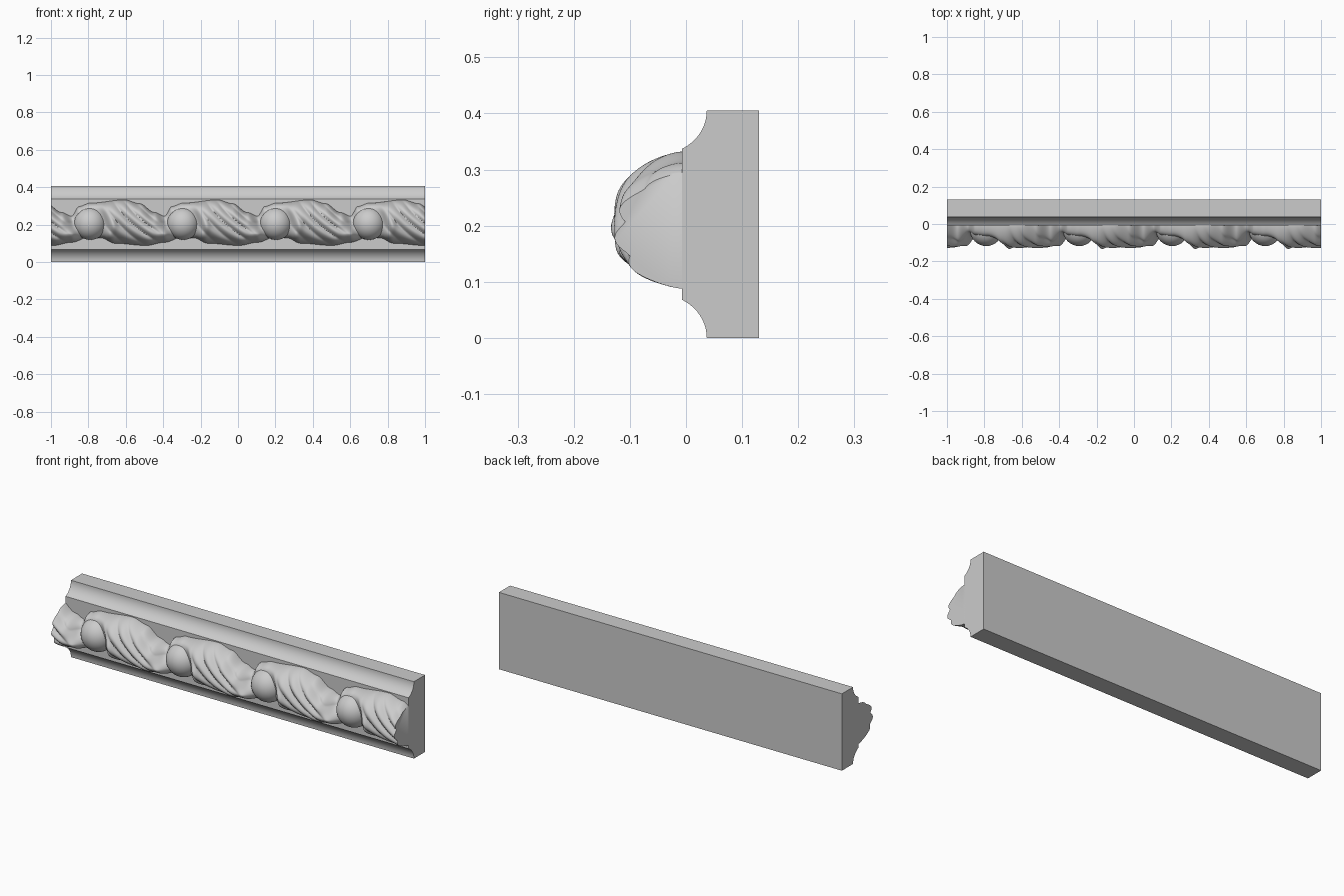
import bpy, bmesh, math

if "Cube" in bpy.data.objects:
    bpy.data.objects.remove(bpy.data.objects["Cube"])

PERIOD, BALL0, BALL_Z = 0.497, -0.79, 0.205
FACE_Y = -0.007


def make_object(name, bm, angle=35):
    bmesh.ops.recalc_face_normals(bm, faces=bm.faces)
    mesh = bpy.data.meshes.new(name)
    bm.to_mesh(mesh)
    bm.free()
    ob = bpy.data.objects.new(name, mesh)
    bpy.context.collection.objects.link(ob)
    bpy.ops.object.select_all(action='DESELECT')
    ob.select_set(True)
    bpy.context.view_layer.objects.active = ob
    bpy.ops.object.shade_smooth_by_angle(angle=math.radians(angle))
    return ob


def loft(rows):
    """Skin matching closed sections and cap both ends."""
    bm = bmesh.new()
    rows = [[bm.verts.new(c) for c in r] for r in rows]
    n = len(rows[0])
    for a, b in zip(rows, rows[1:]):
        for i in range(n):
            j = (i + 1) % n
            bm.faces.new((a[i], a[j], b[j], b[i]))
    bm.faces.new(rows[0])
    bm.faces.new(rows[-1])
    return bm


def ease(keys, p):
    """Smooth interpolation through (position, value) pairs."""
    for (a, u), (b, v) in zip(keys, keys[1:]):
        if p <= b:
            k = (p - a) / (b - a)
            return u + (v - u) * k * k * (3 - 2 * k)
    return keys[-1][1]


# Moulding back with two mirrored coves
cove = []
for i in range(11):
    a = math.radians(62) * i / 10
    cove.append((0.037 - 0.083 * (1 - math.cos(a)), 0.077 * math.sin(a)))
profile = [(0.13, 0)] + cove
profile += [(y, 0.405 - z) for y, z in reversed(profile)]
make_object("moulding_back", loft([[(x, y, z) for y, z in profile] for x in (-1, 1)]))

# Carved leaf band: outline and folds repeat once per ball
TOP = [(-.2, .245), (-.12, .297), (0, .315), (.37, .332), (.53, .312), (.69, .265), (.8, .245)]
LOW = [(-.2, .105), (0, .135), (.12, .128), (.26, .10), (.6, .088), (.8, .105)]
FOLD = [(-.2, 0), (.12, 0), (.25, 1), (.62, 1), (.8, 0)]


def depth(p, z, t):
    body = (1 - abs(2 * t - 1) ** 2.3) ** 0.62
    xl, dz = p * PERIOD, z - BALL_Z
    # diagonal rounded folds flattening towards the leaf tip
    f = xl + (0.55 + 1.2 * p) * dz
    fold = 0.02 * (1 - abs(math.sin(math.pi * f / 0.075))) * ease(FOLD, p)
    # hollow holding the ball
    wrap = (p + 0.5) % 1 - 0.5
    d = math.hypot(wrap * PERIOD, dz * 0.95)
    hollow = 0.055 * math.exp(-(d / 0.098) ** 6)
    # gap between the leaf tip and the next leaf
    q = (p - 0.8 + 0.5) % 1 - 0.5
    gap = 0.05 * math.exp(-(q / 0.075) ** 2) * min(1, max(0, (z - 0.15) / 0.06))
    # lip curling around the right of the ball
    lip = 0.008 * math.exp(-((d - 0.125) / 0.02) ** 2) * (1 if wrap > 0 else 0)
    return max(0.0, body * (0.121 - fold - hollow - gap + lip))


rows, NX, NT = [], 440, 56
for i in range(NX + 1):
    x = -1 + 2 * i / NX
    p = ((x - BALL0) / PERIOD + 0.2) % 1 - 0.2
    lo, hi = ease(LOW, p), ease(TOP, p)
    row = [(x, 0.005, lo)]
    for k in range(NT + 1):
        t = (1 - math.cos(math.pi * k / NT)) / 2
        z = lo + (hi - lo) * t
        row.append((x, FACE_Y - depth(p, z, t), z))
    row.append((x, 0.005, hi))
    rows.append(row)
make_object("carved_leaves", loft(rows), 50)

# Balls nested between the leaves
for i in range(4):
    bm = bmesh.new()
    bmesh.ops.create_uvsphere(bm, u_segments=32, v_segments=20, radius=0.087)
    ball = make_object("ball_%d" % (i + 1), bm, 60)
    ball.location = (BALL0 + PERIOD * i, -0.031, BALL_Z)
